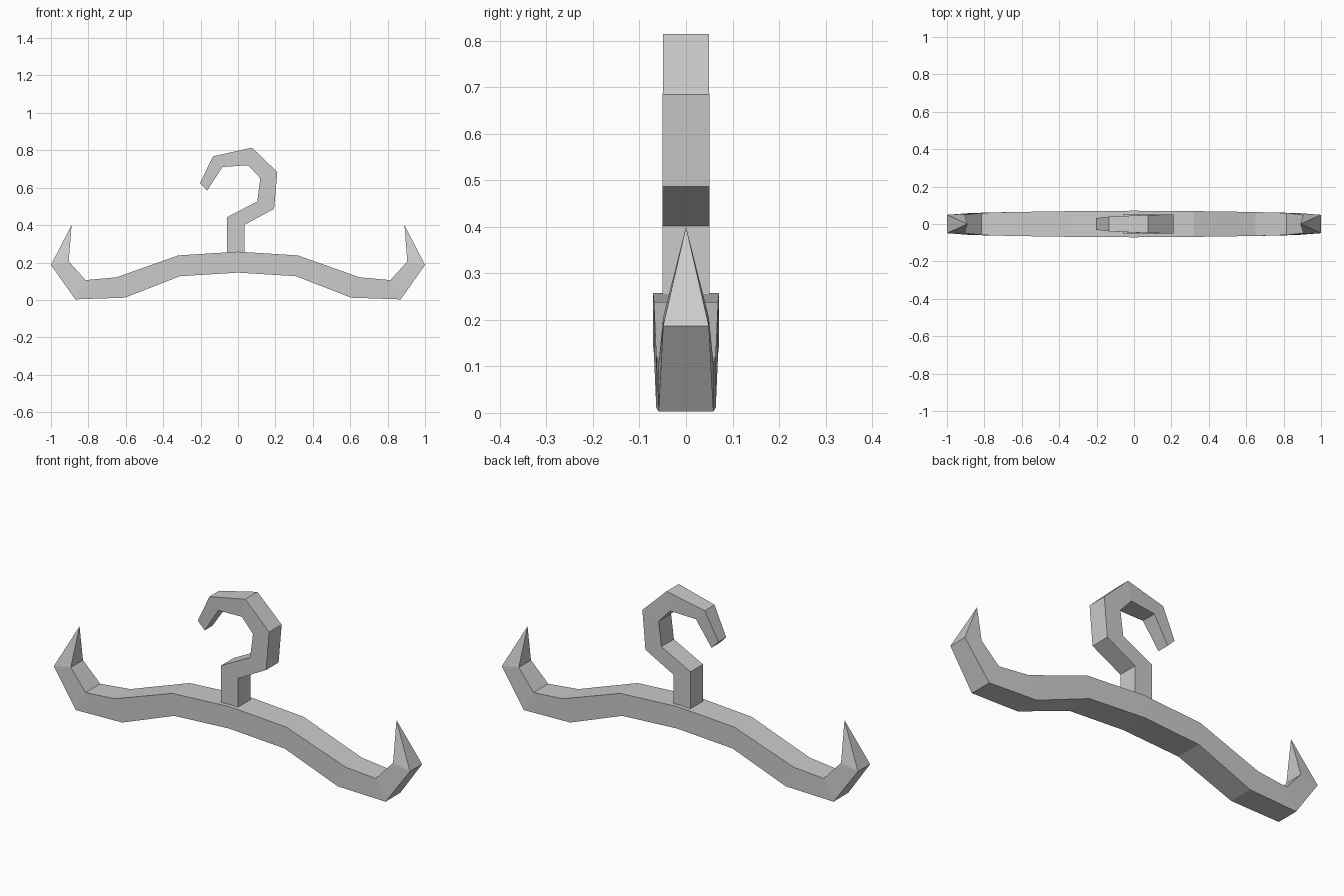
import bpy, bmesh

cube = bpy.data.objects.get("Cube")
if cube:
    bpy.data.objects.remove(cube, do_unlink=True)

grey = bpy.data.materials.new("plain_grey")
grey.use_nodes = True
colour = (0.6, 0.6, 0.6, 1)
grey.diffuse_color = colour
grey.node_tree.nodes["Principled BSDF"].inputs["Base Color"].default_value = colour


def loft(name, stations):
    """Join rectangular sections: (point a, point b, half depth), points in xz."""
    bm = bmesh.new()
    rings = []
    for (ax, az), (bx, bz), d in stations:
        rings.append([bm.verts.new(p) for p in
                      ((ax, -d, az), (bx, -d, bz), (bx, d, bz), (ax, d, az))])
    for r, s in zip(rings, rings[1:]):
        for i in range(4):
            j = (i + 1) % 4
            bm.faces.new((r[i], r[j], s[j], s[i]))
    bm.faces.new(rings[0])
    bm.faces.new(rings[-1])
    # collapse pointed ends
    bmesh.ops.remove_doubles(bm, verts=bm.verts[:], dist=0.0005)
    bmesh.ops.dissolve_degenerate(bm, edges=bm.edges[:], dist=0.0005)
    bmesh.ops.recalc_face_normals(bm, faces=bm.faces[:])
    mesh = bpy.data.meshes.new(name)
    bm.to_mesh(mesh)
    bm.free()
    mesh.materials.append(grey)
    obj = bpy.data.objects.new(name, mesh)
    bpy.context.collection.objects.link(obj)
    return obj


# Shoulder bar: middle to upturned tip, then mirrored
half = [
    ((0, 0.258), (0, 0.146), 0.071),
    ((0.32, 0.238), (0.31, 0.127), 0.069),
    ((0.65, 0.121), (0.605, 0.012), 0.064),
    ((0.815, 0.106), (0.87, 0.003), 0.059),
    ((0.905, 0.206), (1.0, 0.187), 0.049),
    ((0.89, 0.40), (0.89, 0.40), 0),
]
mirrored = [((-a[0], a[1]), (-b[0], b[1]), d) for a, b, d in half[:0:-1]]
loft("shoulder_bar", mirrored + half)

# Hanging hook, sunk slightly into the bar
loft("hook", [
    ((-0.06, 0.235), (0.035, 0.235), 0.05),
    ((-0.06, 0.442), (0.035, 0.402), 0.05),
    ((0.103, 0.526), (0.193, 0.487), 0.05),
    ((0.119, 0.65), (0.21, 0.684), 0.05),
    ((0.055, 0.72), (0.075, 0.814), 0.049),
    ((-0.083, 0.711), (-0.133, 0.768), 0.039),
    ((-0.165, 0.585), (-0.204, 0.624), 0.031),
])
